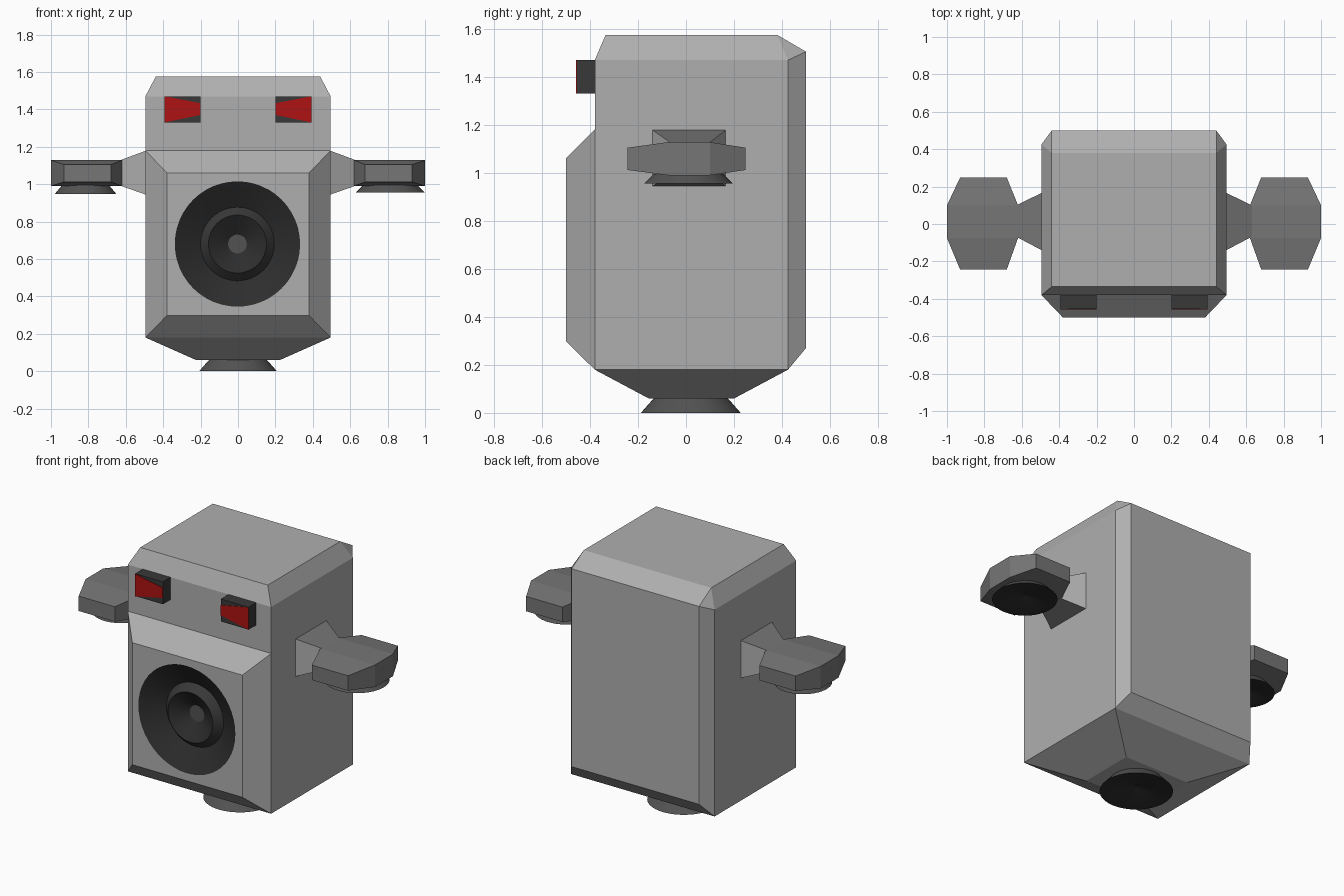
import bpy, bmesh, math
from mathutils import Vector

if "Cube" in bpy.data.objects:
    bpy.data.objects.remove(bpy.data.objects["Cube"])


def material(name, r, g, b):
    m = bpy.data.materials.new(name)
    m.diffuse_color = (r, g, b, 1)
    m.use_nodes = True
    m.node_tree.nodes["Principled BSDF"].inputs["Base Color"].default_value = m.diffuse_color
    return m


BODY = material("light grey", 0.43, 0.43, 0.43)
LIMB = material("mid grey", 0.18, 0.18, 0.18)
FLANGE = material("dark grey", 0.085, 0.085, 0.085)
DARK = material("charcoal", 0.04, 0.04, 0.04)
CONE = material("near black", 0.026, 0.026, 0.026)
RED = material("red", 0.42, 0.006, 0.006)


def finish(name, bm, mats):
    bmesh.ops.recalc_face_normals(bm, faces=bm.faces)
    me = bpy.data.meshes.new(name)
    bm.to_mesh(me)
    bm.free()
    for m in mats:
        me.materials.append(m)
    ob = bpy.data.objects.new(name, me)
    bpy.context.collection.objects.link(ob)
    return ob


def hull(name, points, mats, rule=None):
    """Convex solid around a few points; rule picks a material from the normal."""
    bm = bmesh.new()
    for p in points:
        bm.verts.new(p)
    res = bmesh.ops.convex_hull(bm, input=bm.verts)
    loose = [v for v in bm.verts if not v.link_faces]
    bmesh.ops.delete(bm, geom=loose, context='VERTS')
    bmesh.ops.dissolve_limit(bm, angle_limit=0.02, verts=bm.verts, edges=bm.edges)
    bmesh.ops.recalc_face_normals(bm, faces=bm.faces)
    if rule:
        for f in bm.faces:
            f.normal_update()
            f.material_index = rule(f.normal)
    return finish(name, bm, mats)


def rect(xs, ys, zs):
    return [(x, y, z) for x in xs for y in ys for z in zs]


def lathe(name, profile, place, mats, mat_ids, n=48):
    """Closed revolve of (radius, height) points; place maps (u, v, h) to space."""
    bm = bmesh.new()
    rings = []
    for r, h in profile:
        count = 1 if r == 0 else n
        rings.append([bm.verts.new(place(r * math.cos(2 * math.pi * i / n),
                                         r * math.sin(2 * math.pi * i / n), h))
                      for i in range(count)])
    for a, b, mi in zip(rings, rings[1:], mat_ids):
        for i in range(n):
            j = (i + 1) % n
            vs = [a[i % len(a)], a[j % len(a)], b[j % len(b)], b[i % len(b)]]
            f = bm.faces.new(list(dict.fromkeys(vs)))
            f.material_index = mi
            f.smooth = True
    ob = finish(name, bm, mats)
    bpy.ops.object.select_all(action='DESELECT')
    ob.select_set(True)
    bpy.context.view_layer.objects.active = ob
    bpy.ops.object.shade_smooth_by_angle(angle=math.radians(22))
    return ob


# Main body: chamfered box with a tapered underside
hull("body",
     rect((-.44, .44), (-.335, .38), (1.575,)) +
     rect((-.495, .495), (-.38, .425), (.18, 1.47)) +
     rect((-.44, .44), (.5,), (.27, 1.505)) +
     rect((-.225, .225), (-.155, .2), (.06,)), [BODY])

# Raised front panel with a round opening for the speaker
panel = hull("front_panel",
             rect((-.495, .495), (-.38,), (.18, 1.18)) +
             rect((-.38, .38), (-.5,), (.298, 1.06)), [BODY])


def facing_front(u, v, h):
    return Vector((u - .003, -.5 + h, .68 + v))


cutter = lathe("speaker_cutter", [(0, -.1), (.335, -.1), (.335, .112), (0, .112)],
               facing_front, [BODY], [0, 0, 0])
cutter.hide_render = True
cutter.hide_viewport = True
cut = panel.modifiers.new("opening", 'BOOLEAN')
cut.object = cutter
cut.operation = 'DIFFERENCE'
cut.solver = 'EXACT'

# Speaker: outer cone, raised ring, inner cone and centre cap
lathe("speaker",
      [(0, .1), (.05, .1), (.155, .035), (.197, .08), (.335, 0), (.335, .11), (0, .11)],
      facing_front, [CONE, DARK, FLANGE], [2, 0, 1, 0, 0, 0])

# Foot: flared skirt with a hollow dark underside
lathe("foot", [(0, .07), (.155, .06), (.208, 0), (.02, .03), (0, .04)],
      lambda u, v, h: Vector((u, v + .02, h)), [FLANGE, CONE], [0, 0, 1, 1])

for s, side in ((-1, "left"), (1, "right")):
    # Eye housing and its tapered red lens plate
    hull(side + "_eye_housing",
         rect((s * .2, s * .392), (-.455, -.37), (1.33, 1.47)), [DARK])
    hull(side + "_eye_lens",
         rect((s * .392,), (-.458, -.45), (1.33, 1.47)) +
         rect((s * .2,), (-.458, -.45), (1.37, 1.433)), [RED])

    # Tapered arm: body colour on its sides, darker above and below
    hull(side + "_arm",
         rect((s * .49,), (-.142, .168), (.943, 1.18)) +
         rect((s * .63,), (-.068, .1), (.992, 1.128)),
         [BODY, LIMB], lambda n: 1 if abs(n.z) > .6 else 0)

    # Faceted hand, thickest along its middle
    hull(side + "_hand",
         rect((s * .62, s * 1.0), (-.075, .1), (.99, 1.128)) +
         rect((s * .68, s * .93), (-.243, .248), (1.012, 1.105)), [LIMB])

    # Flared nozzle under the hand
    r, z = (.185, .955) if s > 0 else (.165, .947)
    lathe(side + "_hand_nozzle",
          [(0, 1.0), (r - .04, .995), (r, z), (.02, z + .025), (0, z + .035)],
          lambda u, v, h: Vector((u + s * .815, v + .01, h)),
          [FLANGE, CONE], [0, 0, 1, 1])
